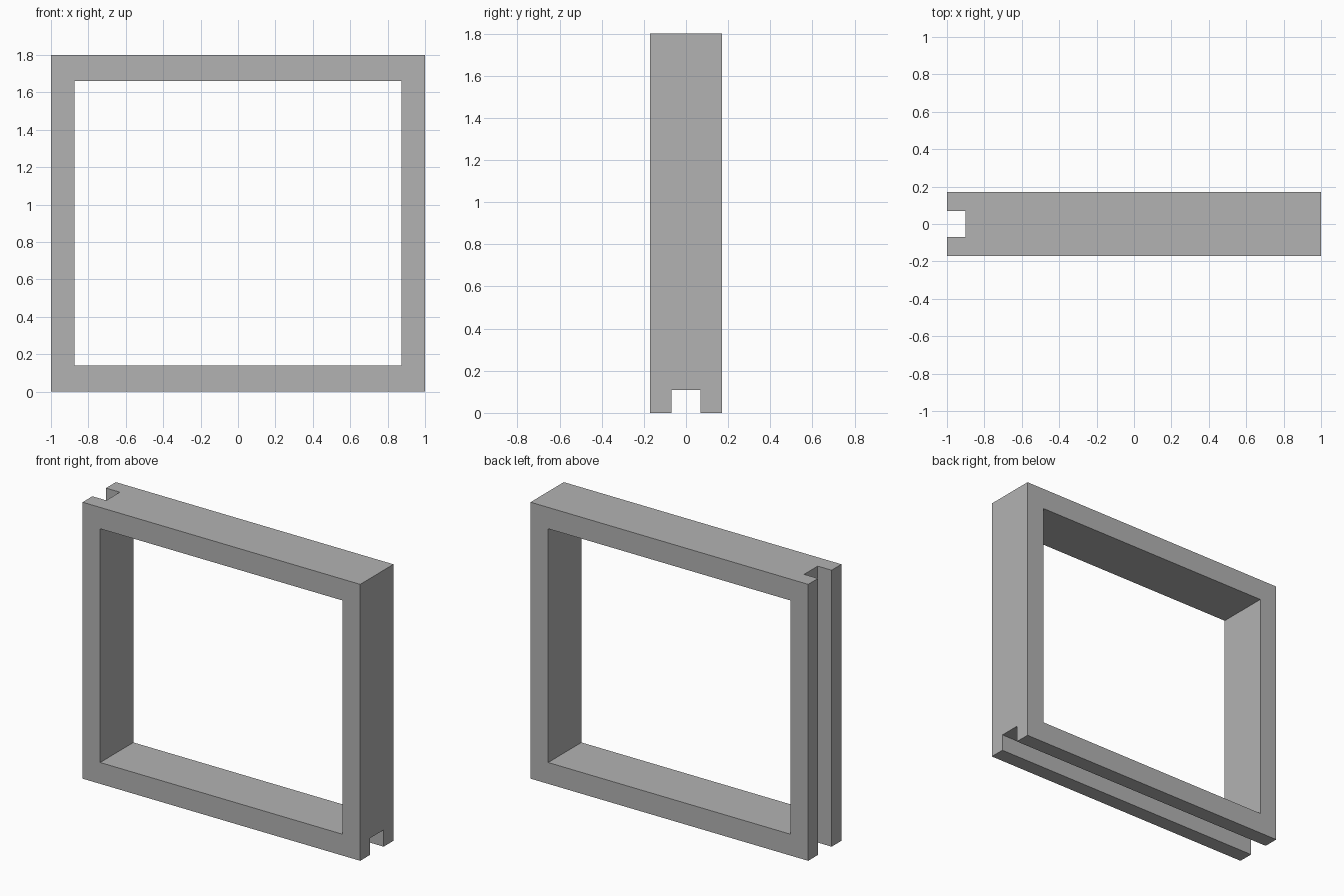
import bpy

# Remove the default cube
default = bpy.data.objects.get("Cube")
if default:
    bpy.data.objects.remove(default, do_unlink=True)

WIDTH, DEPTH, HEIGHT = 2.0, 0.342, 1.8
SIDE_WALL, END_WALL = 0.127, 0.139      # frame thickness in x and in z
GROOVE = 0.07                           # half width of both grooves
SIDE_CUT, BOTTOM_CUT = 0.1, 0.109       # groove depths
OVER = 0.1                              # cutter overshoot


def box(name, low, high):
    """Axis-aligned box between two corners."""
    centre = [(a + b) / 2 for a, b in zip(low, high)]
    bpy.ops.mesh.primitive_cube_add(size=1, location=centre)
    obj = bpy.context.object
    obj.name = obj.data.name = name
    obj.scale = [b - a for a, b in zip(low, high)]
    bpy.ops.object.transform_apply(location=True, rotation=True, scale=True)
    return obj


def cut(target, cutter):
    """Subtract the cutter from the target, then discard it."""
    cutter.hide_render = True
    mod = target.modifiers.new(cutter.name, 'BOOLEAN')
    mod.operation = 'DIFFERENCE'
    mod.solver = 'EXACT'
    mod.object = cutter
    bpy.context.view_layer.objects.active = target
    bpy.ops.object.modifier_apply(modifier=mod.name)
    bpy.data.objects.remove(cutter, do_unlink=True)


# Solid block for the frame
x, y = WIDTH / 2, DEPTH / 2
frame = box("frame", (-x, -y, 0), (x, y, HEIGHT))

# Window opening, front to back
cut(frame, box("opening", (SIDE_WALL - x, -y - OVER, END_WALL),
               (x - SIDE_WALL, y + OVER, HEIGHT - END_WALL)))

# Groove down the whole right side
cut(frame, box("side_groove", (-x - OVER, -GROOVE, -OVER),
               (SIDE_CUT - x, GROOVE, HEIGHT + OVER)))

# Groove along the whole underside
cut(frame, box("bottom_groove", (-x - OVER, -GROOVE, -OVER),
               (x + OVER, GROOVE, BOTTOM_CUT)))

# Plain grey material
grey = bpy.data.materials.new("plain grey")
colour = (0.45, 0.45, 0.45, 1)
grey.use_nodes = True
grey.diffuse_color = colour
grey.node_tree.nodes["Principled BSDF"].inputs["Base Color"].default_value = colour
frame.data.materials.clear()
frame.data.materials.append(grey)
